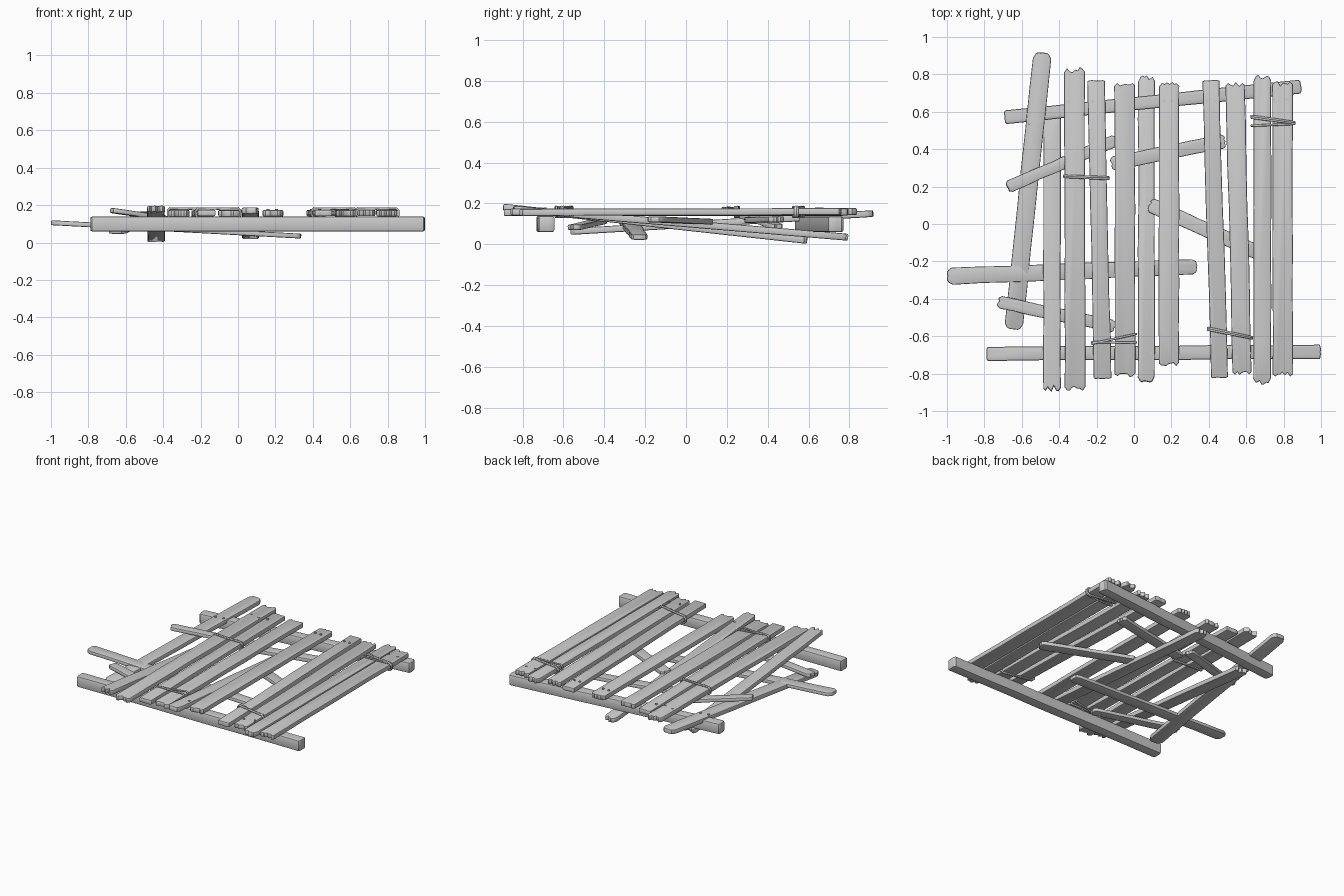
import bpy, bmesh, random
from mathutils import Vector, Matrix

if "Cube" in bpy.data.objects:
    bpy.data.objects.remove(bpy.data.objects["Cube"])

random.seed(7)


def finish(obj, angle=0.6):
    bpy.ops.object.select_all(action='DESELECT')
    obj.select_set(True)
    bpy.context.view_layer.objects.active = obj
    bpy.ops.object.shade_smooth_by_angle(angle=angle)


def end_outline(length, w, rag, corner):
    """Points across a board end, left to right: cut corners plus ragged splinters."""
    pts = [(-1, corner), (-.72, corner * .25)]
    pts += [(u, random.uniform(0, rag)) for u in (-.45, -.2, .05, .3, .5)]
    pts += [(.74, corner * .3), (1, corner * .9)]
    return [(u * w / 2, length / 2 - d) for u, d in pts]


def board(name, p0, p1, w, t, rag=.006, corner=.012, bev=.006, roll=0, w1=None):
    """Weathered board whose centre line runs from p0 to p1."""
    p0, p1 = Vector(p0), Vector(p1)
    length = (p1 - p0).length
    w1 = w1 or w
    n = 7
    far = end_outline(length, w1, rag, corner)
    near = [(-x, -y) for x, y in end_outline(length, w, rag, corner)]
    def side(sign):
        out = []
        for i in range(1, n):
            f = i / n
            width = w + (w1 - w) * f
            out.append((sign * (width / 2 + random.uniform(-.003, .002)), (f - .5) * length))
        return out
    outline = far + side(1)[::-1] + near + side(-1)
    bm = bmesh.new()
    face = bm.faces.new([bm.verts.new((x, y, -t / 2)) for x, y in outline])
    ext = bmesh.ops.extrude_face_region(bm, geom=[face])
    top = [v for v in ext['geom'] if isinstance(v, bmesh.types.BMVert)]
    bmesh.ops.translate(bm, verts=top, vec=(0, 0, t))
    bmesh.ops.recalc_face_normals(bm, faces=bm.faces)
    rims = [e for e in bm.edges if abs(e.verts[0].co.z - e.verts[1].co.z) < t / 2]
    bmesh.ops.bevel(bm, geom=rims, offset=bev, segments=2, profile=.5,
                    affect='EDGES', clamp_overlap=True)
    y = (p1 - p0).normalized()
    x = y.cross(Vector((0, 0, 1))).normalized()
    rot = Matrix((x, y, x.cross(y))).transposed().to_4x4()
    bm.transform(Matrix.Translation((p0 + p1) / 2) @ rot @ Matrix.Rotation(roll, 4, 'Y'))
    me = bpy.data.meshes.new(name)
    bm.to_mesh(me)
    bm.free()
    obj = bpy.data.objects.new(name, me)
    bpy.context.collection.objects.link(obj)
    finish(obj)


def wire(name, a, b, lo=.133, hi=.183):
    """Closed wire loop wrapped round two neighbouring planks."""
    (xa, ya), (xb, yb) = a, b
    cu = bpy.data.curves.new(name, 'CURVE')
    cu.dimensions = '3D'
    cu.bevel_depth = .006
    cu.bevel_resolution = 2
    sp = cu.splines.new('POLY')
    h, r = hi - lo, .012
    path = [(0, lo + r), (0, hi - r), (r, hi), ((xb - xa) / 2, hi - .002), (xb - xa - r, hi),
            (xb - xa, hi - r), (xb - xa, lo + r), (xb - xa - r, lo), (r, lo)]
    sp.points.add(len(path) - 1)
    for p, (d, z) in zip(sp.points, path):
        p.co = (xa + d, ya + (yb - ya) * d / (xb - xa), z, 1)
    sp.use_cyclic_u = True
    bpy.context.collection.objects.link(bpy.data.objects.new(name, cu))


# Two thick cross rails
board("front_rail", (-.79, -.695, .099), (1, -.683, .099), .076, .078, .004, .008, .009)
board("back_rail", (-.695, .57, .098), (.895, .735, .098), .074, .076, .004, .012, .009)

# Deck planks: x front, x back, y front, y back, width, raggedness, corner cut, z front, z back
planks = [
    (-.438, -.438, -.90, .60, .094, .035, .025, .182, .018),
    (-.315, -.318, -.90, .84, .112, .030, .030, .155, .160),
    (-.168, -.203, -.83, .77, .094, .005, .006, .158, .155),
    (-.048, -.050, -.82, .76, .112, .022, .022, .155, .157),
    (.065, .067, -.85, .795, .090, .025, .035, .172, .034),
    (.187, .188, -.765, .76, .108, .022, .025, .157, .155),
    (.457, .411, -.825, .77, .090, .005, .006, .158, .157),
    (.578, .540, -.81, .76, .102, .025, .020, .156, .159),
    (.685, .686, -.86, .80, .095, .022, .038, .158, .158),
    (.796, .794, -.82, .765, .110, .028, .018, .156, .160),
]
for i, (xf, xb, yf, yb, w, rag, corner, zf, zb) in enumerate(planks, 1):
    board(f"deck_plank_{i}", (xf, yf, zf), (xb, yb, zb), w, .034, rag, corner, .007)

# Loose boards and braces woven beneath the deck
board("leaning_board", (-.645, -.565, .062), (-.488, .918, .150), .098, .032, .005, .035)
board("long_low_board", (-1, -.28, .106), (.34, -.228, .034), .092, .026, .006, .03, w1=.08)
board("brace_back_left", (-.68, .195, .172), (-.09, .45, .085), .066, .026, .01, .02)
board("brace_front_left", (-.73, -.415, .113), (-.1, -.55, .082), .068, .026, .008, .022)
board("brace_back_middle", (-.125, .32, .118), (.49, .445, .122), .078, .028, .008, .02)
board("brace_centre", (.08, .105, .110), (.68, -.16, .122), .078, .028, .008, .02)

# Wire ties
ties = [((-.375, .252), (-.135, .240)), ((-.375, .258), (-.135, .250)),
        ((-.225, -.640), (.012, -.588)), ((-.225, -.632), (.012, -.634)),
        ((.395, -.555), (.632, -.605)), ((.395, -.565), (.632, -.612)),
        ((.627, .578), (.858, .545)), ((.627, .568), (.858, .538)),
        ((.627, .525), (.858, .535))]
for i, (a, b) in enumerate(ties, 1):
    wire(f"wire_tie_{i}", a, b)

# Nail heads
nails = [(-.35, .655), (-.28, .64), (-.22, .655), (.16, .66), (.205, .66), (.392, .66),
         (.435, .66), (.75, .66), (.82, .665), (.545, -.71), (.62, -.69), (.09, -.69),
         (-.56, .54), (-.5, .55)]
for i, (x, y) in enumerate(nails, 1):
    z = .135 if x < -.4 else .164
    bpy.ops.mesh.primitive_cylinder_add(vertices=10, radius=.008, depth=.032, location=(x, y, z))
    bpy.context.object.name = f"nail_{i}"
    finish(bpy.context.object)
